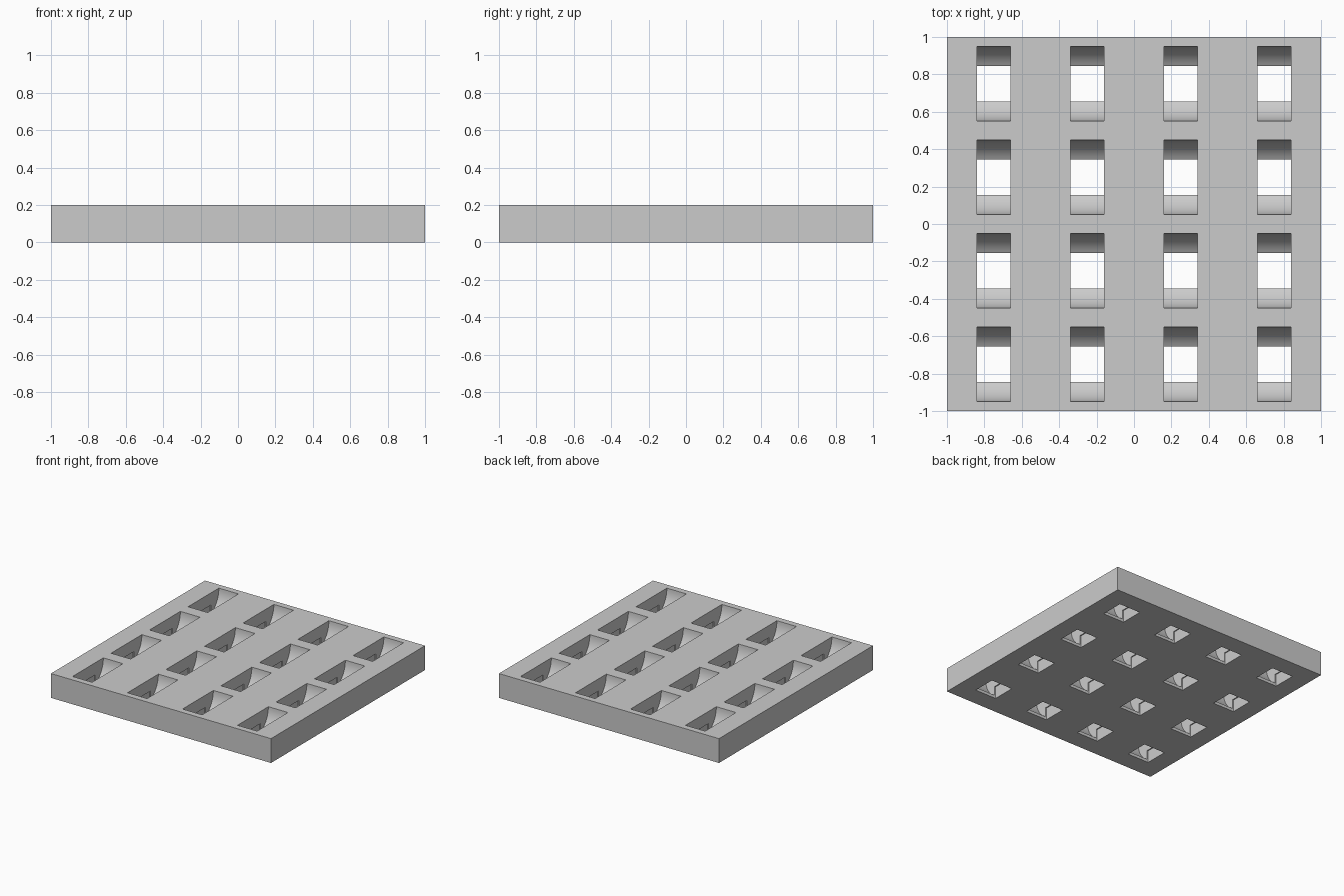
import bpy, bmesh, math
from mathutils import Vector

cube = bpy.data.objects.get("Cube")
if cube:
    bpy.data.objects.remove(cube, do_unlink=True)

HEIGHT = 0.2
SLOT_HALF_WIDTH = 0.089
SLOT_RADIUS = 0.2
CENTRES = [-0.75, -0.25, 0.25, 0.75]

grey = bpy.data.materials.new("light_grey")
grey.use_nodes = True
colour = (0.6, 0.6, 0.6, 1)
grey.diffuse_color = colour
grey.node_tree.nodes["Principled BSDF"].inputs["Base Color"].default_value = colour


def finish(name, bm):
    bmesh.ops.recalc_face_normals(bm, faces=bm.faces)
    mesh = bpy.data.meshes.new(name)
    bm.to_mesh(mesh)
    bm.free()
    mesh.materials.append(grey)
    obj = bpy.data.objects.new(name, mesh)
    bpy.context.collection.objects.link(obj)
    return obj


def add_box(bm, centre, size):
    verts = bmesh.ops.create_cube(bm, size=1)["verts"]
    bmesh.ops.scale(bm, vec=Vector(size), verts=verts)
    bmesh.ops.translate(bm, vec=Vector(centre), verts=verts)


def add_bowl(bm, x, y, steps=32):
    # Half-round profile, carried up past the top of the slab
    arc = [math.pi * (1 + i / steps) for i in range(steps + 1)]
    profile = [(SLOT_RADIUS * math.cos(a), HEIGHT + SLOT_RADIUS * math.sin(a)) for a in arc]
    profile += [(SLOT_RADIUS, HEIGHT + 0.1), (-SLOT_RADIUS, HEIGHT + 0.1)]
    face = bm.faces.new([bm.verts.new((x - SLOT_HALF_WIDTH, y + py, pz)) for py, pz in profile])
    extruded = bmesh.ops.extrude_face_region(bm, geom=[face], use_keep_orig=True)["geom"]
    moved = [v for v in extruded if isinstance(v, bmesh.types.BMVert)]
    bmesh.ops.translate(bm, vec=Vector((2 * SLOT_HALF_WIDTH, 0, 0)), verts=moved)


# Slab
bm = bmesh.new()
add_box(bm, (0, 0, HEIGHT / 2), (2, 2, HEIGHT))
slab = finish("slotted_slab", bm)

# Cutters: square openings from below, round-ended slots from above
bm_square, bm_bowl = bmesh.new(), bmesh.new()
for x in CENTRES:
    for y in CENTRES:
        add_box(bm_square, (x, y, 0), (0.195, 0.19, 0.2))
        add_bowl(bm_bowl, x, y)
cutters = [finish("square_cutter", bm_square), finish("bowl_cutter", bm_bowl)]

for cutter in cutters:
    cutter.hide_render = True
    mod = slab.modifiers.new(cutter.name, "BOOLEAN")
    mod.operation = "DIFFERENCE"
    mod.solver = "EXACT"
    mod.object = cutter

# Bake the cuts and drop the cutters
bpy.context.view_layer.update()
depsgraph = bpy.context.evaluated_depsgraph_get()
result = bpy.data.meshes.new_from_object(slab.evaluated_get(depsgraph))
slab.modifiers.clear()
slab.data = result
for cutter in cutters:
    bpy.data.objects.remove(cutter, do_unlink=True)

# Smooth bowls with sharp rims
bpy.ops.object.select_all(action="DESELECT")
slab.select_set(True)
bpy.context.view_layer.objects.active = slab
bpy.ops.object.shade_smooth_by_angle(angle=math.radians(25))
